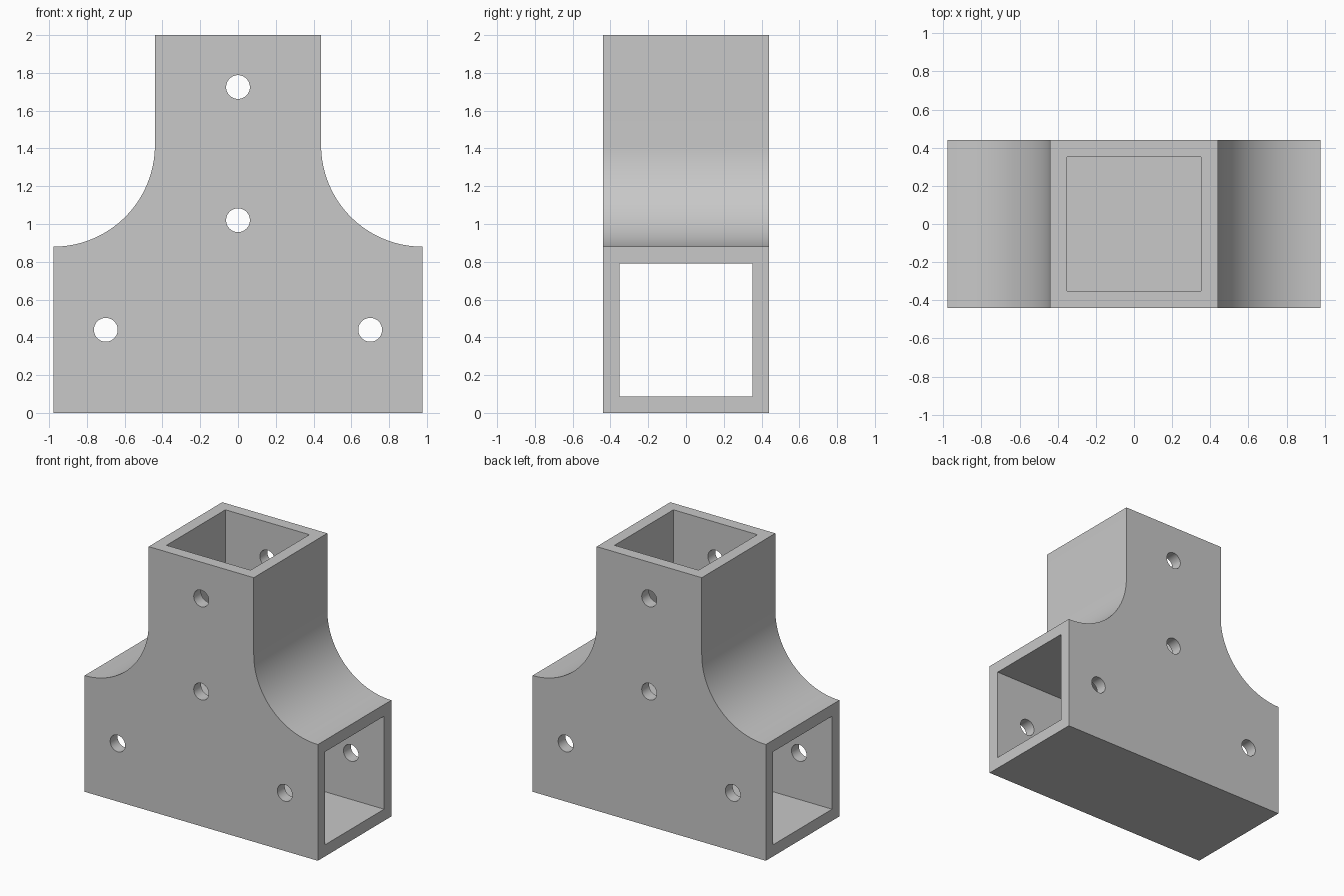
import bpy
import bmesh
from math import cos, sin, pi, radians
from mathutils import Matrix, Vector

cube = bpy.data.objects.get("Cube")
if cube:
    bpy.data.objects.remove(cube, do_unlink=True)

HALF = 0.44        # half outer width of the tubes
BORE = 0.352       # half inner width of the tubes
ARM = 0.977        # half length of the horizontal tube
TOP = 2.0
FILLET = ARM - HALF
HOLE_RADIUS = 0.063

grey = bpy.data.materials.new("plain grey")
grey.use_nodes = True
colour = (0.58, 0.58, 0.58, 1)
grey.diffuse_color = colour
grey.node_tree.nodes["Principled BSDF"].inputs["Base Color"].default_value = colour


def add_object(name, bm):
    mesh = bpy.data.meshes.new(name)
    bmesh.ops.recalc_face_normals(bm, faces=bm.faces)
    bm.to_mesh(mesh)
    bm.free()
    obj = bpy.data.objects.new(name, mesh)
    bpy.context.collection.objects.link(obj)
    mesh.materials.append(grey)
    return obj


def box(name, low, high):
    low, high = Vector(low), Vector(high)
    bm = bmesh.new()
    place = Matrix.Translation((low + high) / 2) @ Matrix.Diagonal((*(high - low), 1))
    bmesh.ops.create_cube(bm, size=1, matrix=place)
    return add_object(name, bm)


def pin(name, x, z):
    bm = bmesh.new()
    place = Matrix.Translation((x, 0, z)) @ Matrix.Rotation(pi / 2, 4, "X")
    bmesh.ops.create_cone(bm, cap_ends=True, segments=48, radius1=HOLE_RADIUS,
                          radius2=HOLE_RADIUS, depth=2, matrix=place)
    return add_object(name, bm)


# Outer body: T profile with curved shoulders, extruded front to back
steps = 32
right = [(ARM, 0)]
for i in range(steps + 1):
    a = pi / 2 * i / steps
    right.append((ARM - FILLET * sin(a), 2 * HALF + FILLET * (1 - cos(a))))
right.append((HALF, TOP))
outline = right + [(-x, z) for x, z in reversed(right)]
bm = bmesh.new()
face = bm.faces.new([bm.verts.new((x, -HALF, z)) for x, z in outline])
ext = bmesh.ops.extrude_face_region(bm, geom=[face])
moved = [v for v in ext["geom"] if isinstance(v, bmesh.types.BMVert)]
bmesh.ops.translate(bm, verts=moved, vec=(0, 2 * HALF, 0))
body = add_object("tee_connector_body", bm)

# Through bore, upright socket and screw holes
cutters = [
    box("through_bore", (-2, -BORE, HALF - BORE), (2, BORE, HALF + BORE)),
    box("upright_socket", (-BORE, -BORE, 2 * HALF), (BORE, BORE, TOP + 1)),
]
for x, z in [(-0.7, HALF), (0.7, HALF), (0, 1.02), (0, 1.725)]:
    cutters.append(pin("screw_hole", x, z))

bpy.ops.object.select_all(action="DESELECT")
bpy.context.view_layer.objects.active = body
body.select_set(True)
for cutter in cutters:
    cutter.hide_render = True
    mod = body.modifiers.new(cutter.name, "BOOLEAN")
    mod.operation = "DIFFERENCE"
    mod.solver = "EXACT"
    mod.object = cutter
    bpy.ops.object.modifier_apply(modifier=mod.name)
    bpy.data.objects.remove(cutter, do_unlink=True)

# Smooth curves, crisp edges
bpy.ops.object.shade_smooth_by_angle(angle=radians(30))
